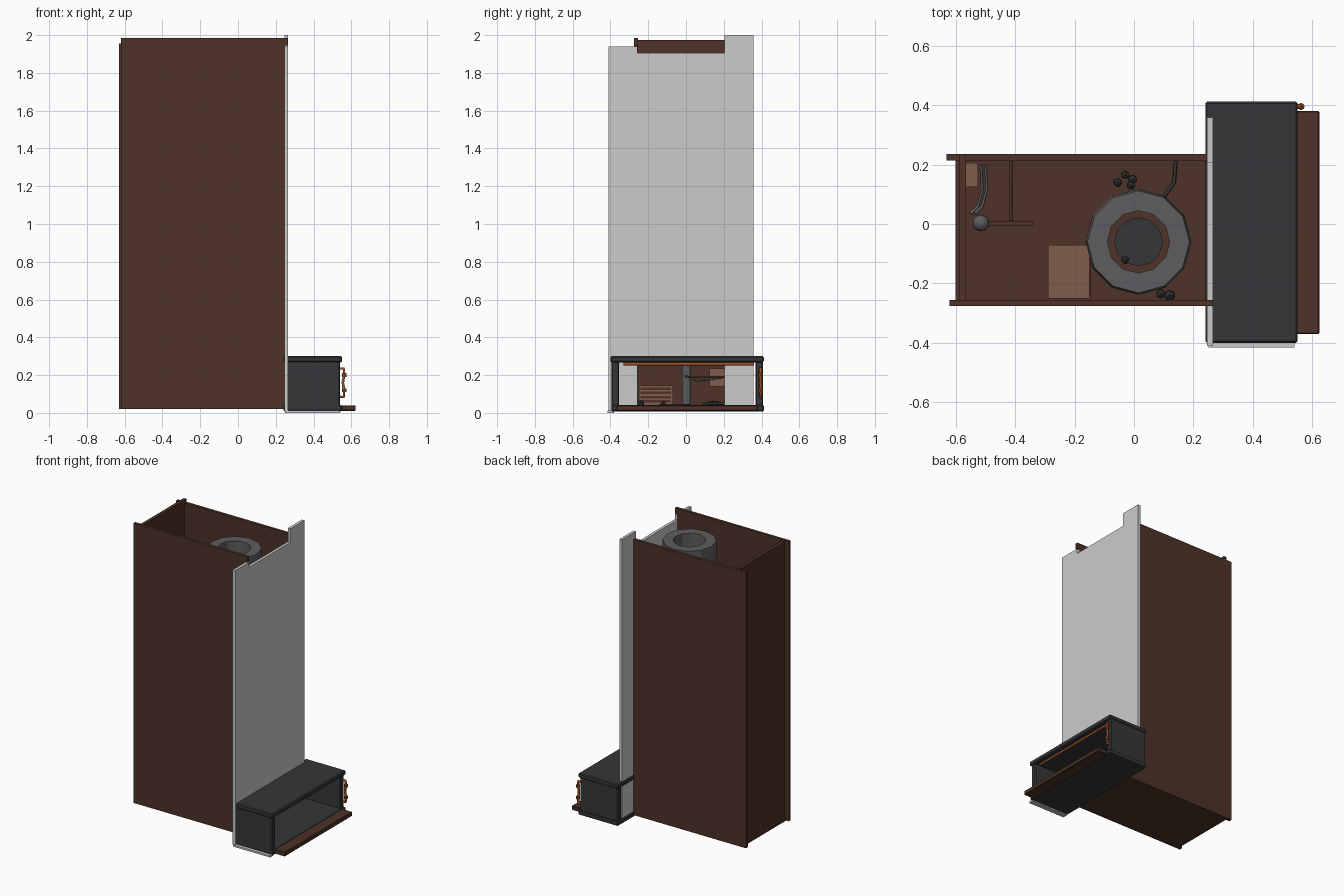
import bpy, math, random
from mathutils import Vector

if "Cube" in bpy.data.objects:
    bpy.data.objects.remove(bpy.data.objects["Cube"])

random.seed(4)

def mat(name, r, g, b):
    m = bpy.data.materials.new(name)
    m.diffuse_color = (r, g, b, 1)
    m.use_nodes = True
    m.node_tree.nodes["Principled BSDF"].inputs["Base Color"].default_value = m.diffuse_color
    return m

WOOD = mat("dark_wood", 0.075, 0.032, 0.02)
PALE = mat("pale_wood", 0.22, 0.11, 0.07)
SOOT = mat("soot", 0.035, 0.037, 0.04)
COPPER = mat("copper", 0.35, 0.09, 0.025)
STEEL = mat("dark_steel", 0.11, 0.11, 0.115)

def finish(ob, name, m):
    ob.name = name
    if m:
        ob.data.materials.append(m)
    return ob

def box(name, x, y, z, m=None, bevel=0):
    bpy.ops.mesh.primitive_cube_add(size=1, location=[sum(r) / 2 for r in (x, y, z)])
    ob = bpy.context.object
    ob.scale = [r[1] - r[0] for r in (x, y, z)]
    bpy.ops.object.transform_apply(location=False, rotation=False, scale=True)
    if bevel:
        b = ob.modifiers.new("bevel", 'BEVEL')
        b.width, b.segments = bevel, 1
    return finish(ob, name, m)

def cyl(name, loc, r, h, n, m=None):
    bpy.ops.mesh.primitive_cylinder_add(vertices=n, radius=r, depth=h, location=loc)
    return finish(bpy.context.object, name, m)

def rod(name, pts, r, m):
    cu = bpy.data.curves.new(name, 'CURVE')
    cu.dimensions, cu.bevel_depth, cu.bevel_resolution = '3D', r, 1
    cu.use_fill_caps = True
    s = cu.splines.new('POLY')
    s.points.add(len(pts) - 1)
    for p, c in zip(s.points, pts):
        p.co = (*c, 1)
    ob = bpy.data.objects.new(name, cu)
    bpy.context.collection.objects.link(ob)
    cu.materials.append(m)
    return ob

def tube(name, cx, cy, rings, n, m):
    # closed revolved profile given as (radius, height) pairs
    verts = [(cx + r * math.cos(2 * math.pi * i / n), cy + r * math.sin(2 * math.pi * i / n), z)
             for r, z in rings for i in range(n)]
    k = len(rings)
    faces = [(j * n + i, j * n + (i + 1) % n, (j + 1) % k * n + (i + 1) % n, (j + 1) % k * n + i)
             for j in range(k) for i in range(n)]
    me = bpy.data.meshes.new(name)
    me.from_pydata(verts, [], faces)
    ob = bpy.data.objects.new(name, me)
    bpy.context.collection.objects.link(ob)
    return finish(ob, name, m)

# Wooden shaft: floor and three walls
box("floor", (-0.60, 0.25), (-0.26, 0.22), (0.02, 0.04), WOOD)
box("front_wall", (-0.62, 0.247), (-0.275, -0.255), (0.02, 1.985), WOOD)
box("front_wall_tab", (0.247, 0.265), (-0.275, -0.255), (1.945, 1.985), WOOD)
box("back_wall", (-0.63, 0.245), (0.213, 0.235), (0.02, 1.955), WOOD)
box("left_wall", (-0.587, -0.565), (-0.272, 0.236), (0.025, 1.975), WOOD)

# Plain right wall: two side panels and a panel above the opening
X = (0.246, 0.266)
box("wall_panel_front", X, (-0.41, -0.257), (0.01, 1.94))
box("wall_panel_middle", X, (-0.257, 0.205), (0.27, 1.905))
box("wall_panel_back", X, (0.205, 0.358), (0.01, 2.0))
box("base_strip", (0.25, 0.54), (-0.415, -0.38), (0, 0.012))

# Sooty box frame, open on both long faces, with a hearth slab
FX = (0.24, 0.55)
box("hearth_top", FX, (-0.40, 0.412), (0.268, 0.30), SOOT, 0.006)
box("hearth_base", FX, (-0.395, 0.412), (0.008, 0.043), SOOT, 0.006)
for side, y in (("front", (-0.395, -0.355)), ("back", (0.368, 0.408))):
    box("hearth_side_" + side, (0.245, 0.54), y, (0.03, 0.28), SOOT, 0.006)
box("hearth_slab", (0.54, 0.623), (-0.37, 0.38), (0.01, 0.04), WOOD, 0.004)

# Copper pipe: upright outside the corner, long run under the hearth top
rod("copper_upright", [(0.535, 0.395, 0.085), (0.56, 0.395, 0.085), (0.562, 0.395, 0.12),
                       (0.555, 0.395, 0.16), (0.562, 0.395, 0.2), (0.56, 0.395, 0.235),
                       (0.535, 0.395, 0.235)], 0.008, COPPER)
rod("copper_run", [(0.52, -0.33, 0.259), (0.52, 0.36, 0.259)], 0.008, COPPER)
for z in (0.12, 0.2):
    cyl("copper_joint", (0.562, 0.395, z), 0.012, 0.02, 8, COPPER)

# Twelve-sided flue hanging in the shaft
tube("flue", 0.015, -0.06, [(0.178, 0.34), (0.172, 1.9), (0.105, 1.9), (0.105, 0.34)], 12, STEEL)
cyl("floor_drain", (0.015, -0.06, 0.043), 0.082, 0.008, 12, SOOT)

# Slatted crate
box("crate", (-0.29, -0.15), (-0.25, -0.07), (0.04, 0.145), PALE)
for i in range(4):
    z = 0.055 + i * 0.022
    box("crate_slat", (-0.152, -0.144), (-0.24, -0.08), (z, z + 0.013), WOOD)

# Post with round cap and a side arm
cyl("post", (-0.515, 0.003, 0.32), 0.024, 0.56, 12, STEEL)
bpy.ops.mesh.primitive_uv_sphere_add(segments=12, ring_count=8, radius=0.028, location=(-0.515, 0.003, 0.61))
finish(bpy.context.object, "post_cap", STEEL)
box("post_arm", (-0.50, -0.34), (-0.005, 0.009), (0.185, 0.2), WOOD)

# Wall box, cables and rail near the back corner
box("wall_box", (-0.565, -0.525), (0.125, 0.205), (0.14, 0.235), PALE)
for k in (0, 0.015):
    rod("cable", [(-0.515 + k, 0.20, 0.19), (-0.51 + k, 0.12, 0.175), (-0.525 + k, 0.06, 0.17),
                  (-0.55 + k, 0.035, 0.18)], 0.005, STEEL)
rod("rail", [(-0.415, 0.01, 0.19), (-0.415, 0.21, 0.19)], 0.006, WOOD)
rod("bent_cable", [(0.14, 0.21, 0.05), (0.135, 0.14, 0.05), (0.10, 0.09, 0.05)], 0.006, SOOT)

# Small coals and rubble on the floor
for x, y in ((-0.055, 0.14), (-0.03, 0.165), (-0.005, 0.15), (-0.01, 0.13), (-0.03, -0.12), (0.09, -0.235), (0.12, -0.24)):
    bpy.ops.mesh.primitive_ico_sphere_add(subdivisions=1, radius=random.uniform(0.014, 0.02), location=(x, y, 0.05))
    finish(bpy.context.object, "coal", SOOT)
